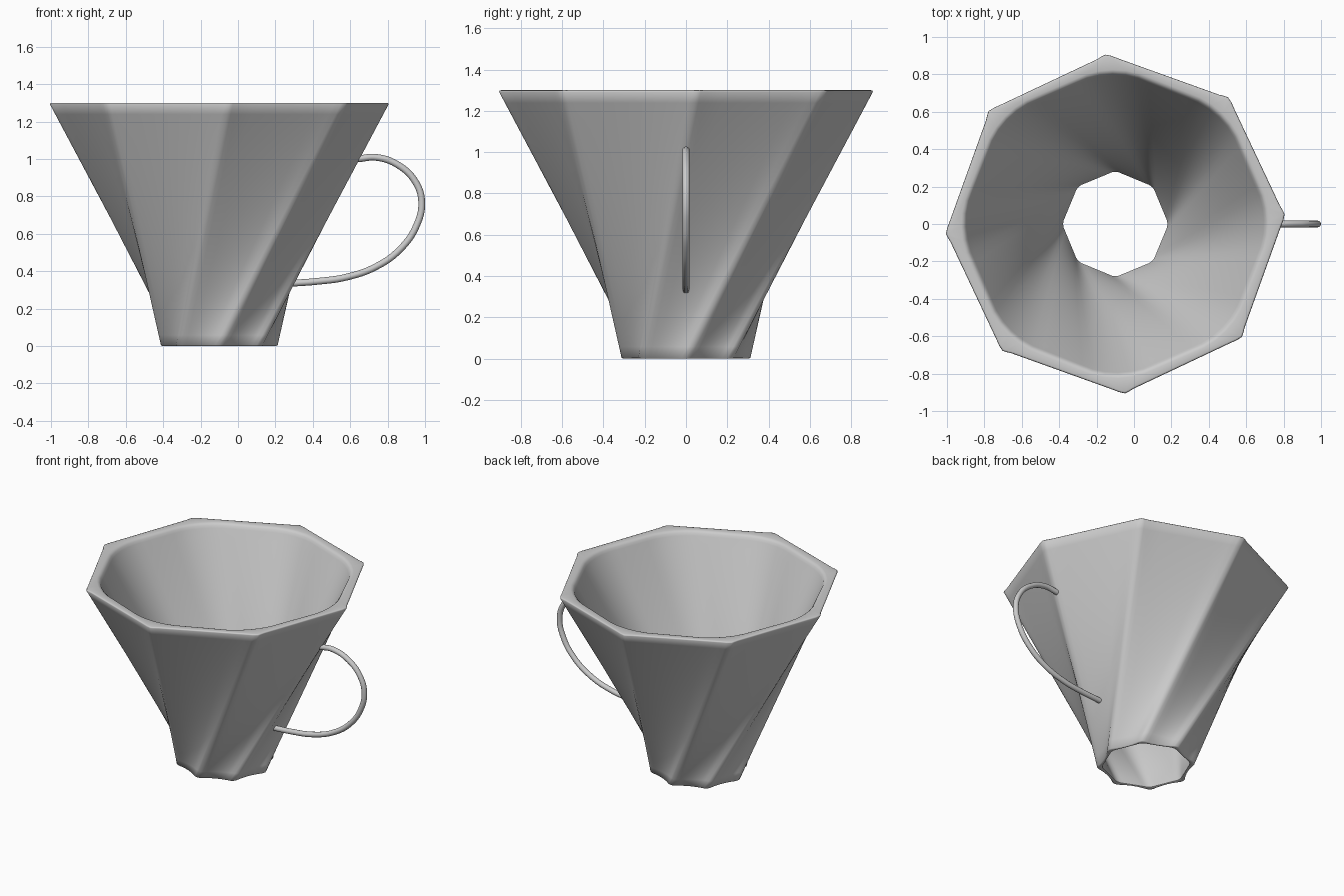
import bpy, bmesh
from math import cos, sin, radians
from mathutils import Vector

if "Cube" in bpy.data.objects:
    bpy.data.objects.remove(bpy.data.objects["Cube"])

CX, SIDES, HEIGHT, LEVELS, FILL = -0.1, 8, 1.3, 24, 6
TWIST = 45  # one whole sector from bottom to rim


def section(rib, z, turn, sag=0.0, grow=0.0):
    """Closed ring: one small rib repeated per corner, joined by near-straight sides."""
    def polar(a, r):
        a = radians(a + turn)
        return Vector((CX + (r + grow) * cos(a), (r + grow) * sin(a), z))
    ring, step = [], 360 / SIDES
    for k in range(SIDES):
        pts = [polar(a + k * step, r) for a, r in rib]
        nxt = polar(rib[0][0] + (k + 1) * step, rib[0][1])
        ring += pts
        for i in range(1, FILL):
            t = i / FILL
            p = pts[-1].lerp(nxt, t)
            s = 1 - sag * 4 * t * (1 - t)
            ring.append(Vector((CX + (p.x - CX) * s, p.y * s, z)))
    return ring


def loft(a, b, n):
    return [[p.lerp(q, i / n) for p, q in zip(a, b)] for i in range(n + 1)]


def finish(ob, angle):
    bpy.ops.object.select_all(action='DESELECT')
    ob.select_set(True)
    bpy.context.view_layer.objects.active = ob
    bpy.ops.object.shade_smooth_by_angle(angle=radians(angle))


# Cup: straight rulings twisted by one sector, outside and inside, open at the bottom
low_rib = [(-8, .294), (-4, .306), (0, .312), (4, .306), (8, .294)]
high_rib = [(-4.5, .884), (-2, .899), (0, .907), (1.3, .899), (3, .886)]
hole_rib = [(-8, .271), (-4, .277), (0, .279), (4, .277), (8, .271)]
in_rib = [(-10, .785), (-5, .792), (0, .794), (5, .792), (10, .785)]
top_turn, in_turn = TWIST + 3.3, TWIST + 1

rings = loft(section(low_rib, .004, 0, .025),
             section(high_rib, HEIGHT - .008, top_turn), LEVELS)
rings += [section(high_rib, HEIGHT - .002, top_turn, 0, -.003),
          section(high_rib, HEIGHT, top_turn, 0, -.01)]
# rounded inner lip
rings += [section(in_rib, HEIGHT - d, in_turn, 0, g)
          for g, d in ((.03, 0), (.018, .004), (.008, .013))]
rings += loft(section(in_rib, HEIGHT - .03, in_turn),
              section(hole_rib, .004, 0), LEVELS)
# rounded foot
rings += [section(hole_rib, 0, 0, .005, .007), section(low_rib, 0, 0, .025, -.007)]

bm = bmesh.new()
grid = [[bm.verts.new(p) for p in r] for r in rings]
n = len(grid[0])
for j in range(len(grid)):
    lo, hi = grid[j], grid[(j + 1) % len(grid)]
    for i in range(n):
        k = (i + 1) % n
        bm.faces.new((lo[i], lo[k], hi[k], hi[i]))
bmesh.ops.recalc_face_normals(bm, faces=bm.faces)
mesh = bpy.data.meshes.new("cup_body")
bm.to_mesh(mesh)
bm.free()
cup = bpy.data.objects.new("cup_body", mesh)
bpy.context.collection.objects.link(cup)
finish(cup, 65)

# Handle: thin round rod bent into an ear shape
path = [(.64, 1.0), (.74, 1.008), (.86, .965), (.95, .875), (.982, .77), (.955, .645),
        (.87, .52), (.74, .425), (.58, .368), (.42, .345), (.285, .335)]
curve = bpy.data.curves.new("handle", 'CURVE')
curve.dimensions = '3D'
curve.bevel_depth = .018
curve.bevel_resolution = 4
curve.use_fill_caps = True
sp = curve.splines.new('BEZIER')
sp.bezier_points.add(len(path) - 1)
sp.resolution_u = 8
for bp, (x, z) in zip(sp.bezier_points, path):
    bp.co = (x, 0, z)
    bp.handle_left_type = bp.handle_right_type = 'AUTO'
handle = bpy.data.objects.new("handle", curve)
bpy.context.collection.objects.link(handle)
bpy.ops.object.select_all(action='DESELECT')
handle.select_set(True)
bpy.context.view_layer.objects.active = handle
bpy.ops.object.convert(target='MESH')
finish(bpy.context.view_layer.objects.active, 40)
